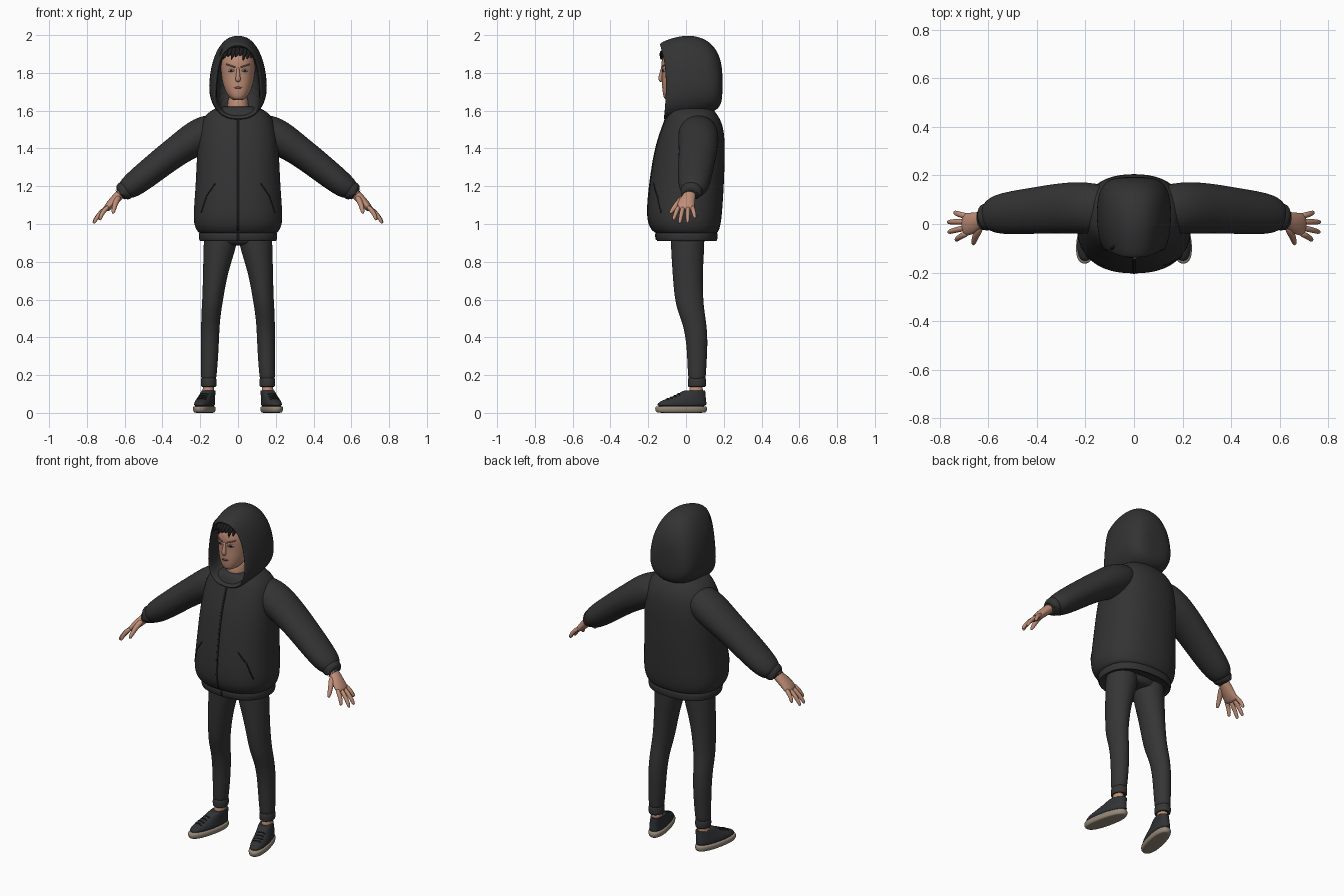
import bpy, bmesh, math
from mathutils import Vector, Matrix
from mathutils.bvhtree import BVHTree

if "Cube" in bpy.data.objects:
    bpy.data.objects.remove(bpy.data.objects["Cube"])


def material(name, red, green, blue):
    mat = bpy.data.materials.new(name)
    mat.use_nodes = True
    mat.diffuse_color = (red, green, blue, 1)
    shader = mat.node_tree.nodes["Principled BSDF"]
    shader.inputs["Base Color"].default_value = (red, green, blue, 1)
    shader.inputs["Roughness"].default_value = 0.8
    return mat


CLOTH = material("charcoal cloth", .033, .033, .033)
TROUSER = material("dark trouser cloth", .036, .036, .037)
SEAM = material("black seam", .014, .014, .014)
SKIN = material("skin", .52, .27, .185)
LIP = material("lip and brow red", .30, .12, .09)
HAIR = material("black hair", .012, .012, .012)
EYE = material("eye grey", .30, .31, .28)
SHOE = material("shoe canvas", .030, .032, .035)
SOLE = material("beige sole", .30, .25, .19)


def power(value, exponent):
    return math.copysign(abs(value) ** exponent, value)


def circle(count, exponent=1.0):
    """Unit superellipse as pairs."""
    angles = [math.tau * i / count for i in range(count)]
    return [(power(math.cos(t), exponent), power(math.sin(t), exponent)) for t in angles]


def skin(name, rings, mat, levels=2):
    """Join rings of points into a closed smooth body."""
    bm = bmesh.new()
    loops = [[bm.verts.new(p) for p in ring] for ring in rings]
    for low, high in zip(loops, loops[1:]):
        for i in range(len(low)):
            j = (i + 1) % len(low)
            bm.faces.new((low[i], low[j], high[j], high[i]))
    bm.faces.new(loops[0])
    bm.faces.new(loops[-1])
    bmesh.ops.recalc_face_normals(bm, faces=bm.faces)
    mesh = bpy.data.meshes.new(name)
    bm.to_mesh(mesh)
    bm.free()
    for poly in mesh.polygons:
        poly.use_smooth = True
    mesh.materials.append(mat)
    obj = bpy.data.objects.new(name, mesh)
    bpy.context.collection.objects.link(obj)
    if levels:
        subdivide = obj.modifiers.new("Smooth", "SUBSURF")
        subdivide.levels = subdivide.render_levels = levels
    return obj


def stack(name, table, mat, side=1, count=16, exponent=1.0, turn=None):
    """Level rings: height, centre x, half width, front y, back y."""
    rings = []
    for z, cx, half, front, back in table:
        cy, depth = (front + back) / 2, (back - front) / 2
        ring = [Vector((cx + half * u, cy + depth * v, z)) for u, v in circle(count, exponent)]
        if turn:
            ring = [turn @ p for p in ring]
        rings.append([Vector((p.x * side, p.y, p.z)) for p in ring])
    return skin(name, rings, mat)


def tube(name, path, mat, side=1, count=10, levels=2):
    """Rings across a path: x, y, z, thickness radius, depth radius."""
    points = [Vector(row[:3]) for row in path]
    rings = []
    for i, row in enumerate(path):
        along = (points[min(i + 1, len(path) - 1)] - points[max(i - 1, 0)]).normalized()
        across = along.cross(Vector((0, 1, 0))).normalized()
        depth = across.cross(along)
        ring = [points[i] + across * row[3] * u + depth * row[4] * v for u, v in circle(count)]
        rings.append([Vector((p.x * side, p.y, p.z)) for p in ring])
    return skin(name, rings, mat, levels)


def surface(obj):
    return BVHTree.FromObject(obj, bpy.context.evaluated_depsgraph_get())


def on_front(tree, x, z, lift=0.002):
    hit = tree.ray_cast(Vector((x, -1, z)), Vector((0, 1, 0)))[0]
    return (x, hit.y - lift if hit else -.1, z)


def seam(name, tree, points, radius, mat, steps=8):
    """Thin line laid on the front of a body."""
    path = []
    for (xa, za), (xb, zb) in zip(points, points[1:]):
        for k in range(steps):
            f = k / (steps - 1)
            path.append((*on_front(tree, xa + (xb - xa) * f, za + (zb - za) * f, 0), radius, .004))
    return tube(name, path, mat, count=6, levels=0)


def oval_plate(name, tree, x, z, half, height, lift, mat):
    """Thin oval laid on the front of a body."""
    outline = [on_front(tree, x + half * u, z + height * v, lift) for u, v in circle(12)]
    inner = [(px, py + .005, pz) for px, py, pz in outline]
    return skin(name, [outline, inner], mat, 0)


# Hooded jacket body and hem band
jacket = stack("jacket_body", [
    (.945, 0, .195, -.15, .155), (.955, 0, .215, -.172, .172), (1.0, 0, .238, -.203, .187),
    (1.08, 0, .236, -.207, .194), (1.2, 0, .226, -.196, .202), (1.35, 0, .22, -.174, .207),
    (1.45, 0, .212, -.15, .207), (1.53, 0, .2, -.12, .195), (1.585, 0, .17, -.10, .165),
    (1.62, 0, .11, -.085, .13), (1.625, 0, .05, -.04, .08)], CLOTH, count=24, exponent=.85)
hem = stack("jacket_hem", [
    (.93, 0, .19, -.14, .15), (.908, 0, .2, -.15, .16), (.912, 0, .208, -.158, .167),
    (.95, 0, .212, -.165, .17), (.965, 0, .2, -.15, .16)], CLOTH, count=24, exponent=.85)

# Zip and pocket openings
chest = surface(jacket)
seam("zip", chest, [(0, .965), (0, 1.56)], .006, SEAM, 20)
seam("hem_zip", surface(hem), [(0, .915), (0, .955)], .006, SEAM)
for side, label in ((1, "left"), (-1, "right")):
    seam(label + "_pocket_opening", chest,
         [(side * .195, 1.06), (side * .165, 1.15), (side * .12, 1.215)], .003, SEAM)

# Hood: loops from the lining, around the rim, to the back
hood_table = [  # y, half width, bottom, top, roundness, forward lean of the rim
    (.03, .104, 1.60, 1.93, .7, 0), (-.09, .108, 1.58, 1.935, .7, .02),
    (-.108, .113, 1.56, 1.945, .75, .032), (-.105, .125, 1.55, 1.96, .8, .035),
    (-.06, .142, 1.55, 1.985, .85, .02), (.0, .15, 1.56, 2.003, .85, 0),
    (.08, .151, 1.575, 1.992, .85, 0), (.14, .14, 1.59, 1.955, .85, 0),
    (.18, .11, 1.615, 1.89, .85, 0), (.194, .06, 1.67, 1.81, .9, 0)]
hood_rings = []
for y, half, bottom, top, roundness, lean in hood_table:
    ring = []
    for u, v in circle(24, roundness):
        shift = lean * max(v, -.6 * v) ** 2
        ring.append((half * u * (1 - .18 * v), y - shift,
                     (top + bottom) / 2 + v * (top - bottom) / 2))
    hood_rings.append(ring)
skin("hood", hood_rings, CLOTH)

# Head, neck and shirt collar
head = stack("head", [
    (1.655, 0, .025, -.105, -.03), (1.668, 0, .045, -.12, .0), (1.70, 0, .068, -.126, .05),
    (1.74, 0, .082, -.129, .08), (1.79, 0, .09, -.128, .1), (1.84, 0, .094, -.134, .11),
    (1.885, 0, .09, -.13, .11), (1.925, 0, .065, -.1, .08), (1.94, 0, .03, -.06, .04)],
    SKIN, exponent=.9)
stack("neck", [(1.55, 0, .062, -.07, .06), (1.6, 0, .057, -.065, .06),
               (1.7, 0, .055, -.065, .06)], SKIN)
stack("shirt_collar", [(1.54, 0, .085, -.09, .07), (1.585, 0, .074, -.083, .07),
                       (1.603, 0, .066, -.075, .065), (1.59, 0, .05, -.05, .05)], CLOTH)

# Face
face = surface(head)
tube("nose", [(0, -.122, 1.835, .007, .008), (0, -.13, 1.80, .009, .01),
              (0, -.138, 1.768, .015, .012), (0, -.13, 1.752, .013, .008)], SKIN)
oval_plate("mouth", face, 0, 1.722, .024, .005, .002, LIP)
for side, label in ((1, "left"), (-1, "right")):
    oval_plate(label + "_eye", face, side * .037, 1.813, .018, .008, .002, EYE)
    oval_plate(label + "_iris", face, side * .036, 1.813, .006, .006, .0035, SEAM)
    seam(label + "_eyebrow", face, [(side * .014, 1.83), (side * .06, 1.845)], .004, LIP)

# Fringe of pointed locks
for i in range(9):
    x = (i - 4) * .019
    tip = 1.872 + .012 * (i % 3) - abs(x) * .25
    tube("hair_lock", [(x * .8, -.075, 1.945, .012, .012),
                       (x, -.128 + x * x * 6, 1.918, .017, .012),
                       (x * 1.1 - .008, -.137 + x * x * 6, 1.895, .012, .008),
                       (x * 1.1 - .016, -.135 + x * x * 6, tip, .002, .002)], HAIR, count=6, levels=1)

# Hips
stack("trouser_hips", [(.885, 0, .13, -.06, .08), (.91, 0, .175, -.085, .10),
                       (1.0, 0, .18, -.09, .10)], TROUSER)

shoe_turn = (Matrix.Translation((.178, -.025, 0)) @ Matrix.Rotation(math.radians(13), 4, "Z"))
fingers = [("index", -.037, (.732, -.067, 1.02)), ("middle", -.014, (.764, -.034, 1.003)),
           ("ring", .010, (.766, .008, 1.005)), ("little", .031, (.738, .048, 1.03))]

for side, label in ((1, "left_"), (-1, "right_")):
    # Sleeve and cuff
    tube(label + "sleeve", [
        (.08, .06, 1.53, .07, .09), (.19, .066, 1.475, .102, .112), (.3, .066, 1.405, .083, .106),
        (.4, .056, 1.33, .078, .098), (.5, .046, 1.25, .073, .092), (.565, .04, 1.2, .066, .082),
        (.6, .034, 1.175, .052, .062), (.605, .034, 1.17, .03, .04)], CLOTH, side, 16)
    tube(label + "cuff", [
        (.58, .032, 1.195, .045, .055), (.595, .032, 1.18, .055, .06), (.622, .025, 1.155, .05, .053),
        (.627, .024, 1.15, .046, .05), (.62, .025, 1.157, .03, .035)], CLOTH, side, 16)

    # Hand, fingers and thumb
    tube(label + "hand", [
        (.6, .025, 1.18, .026, .03), (.632, .018, 1.148, .027, .035), (.66, .004, 1.12, .026, .045),
        (.69, -.002, 1.088, .021, .05), (.703, -.003, 1.072, .014, .045)], SKIN, side, 12)
    for finger, y, tip in fingers:
        start, end = Vector((.683, y, 1.095)), Vector(tip)
        rows = []
        for f, radius in ((0, .013), (.35, .0135), (.7, .012), (.93, .010), (1, .005)):
            p = start.lerp(end, f) + Vector((.008, 0, .006)) * math.sin(math.pi * f)
            rows.append((*p, radius, radius))
        tube(label + finger + "_finger", rows, SKIN, side, 8, 1)
    tube(label + "thumb", [
        (.63, -.002, 1.145, .018, .02), (.645, -.035, 1.12, .017, .018), (.655, -.06, 1.09, .014, .014),
        (.66, -.078, 1.065, .011, .012), (.662, -.084, 1.055, .005, .006)], SKIN, side, 8)

    # Trouser leg and gathered ankle band
    stack(label + "trouser_leg", [
        (.98, .09, .088, -.085, .1), (.89, .093, .092, -.082, .1), (.75, .119, .067, -.074, .09),
        (.6, .134, .056, -.062, .092), (.53, .142, .053, -.042, .1), (.47, .146, .05, -.018, .11),
        (.38, .149, .049, .0, .116), (.28, .151, .046, .006, .111), (.19, .155, .042, .01, .106),
        (.17, .155, .038, .014, .1)], TROUSER, side)
    stack(label + "ankle_band", [
        (.19, .155, .036, .015, .1), (.18, .155, .043, .008, .108), (.145, .155, .043, .008, .108),
        (.135, .155, .038, .012, .102), (.145, .155, .025, .025, .09)], TROUSER, side)
    stack(label + "ankle", [(.07, .158, .032, .015, .09), (.11, .157, .031, .015, .09),
                            (.16, .156, .031, .02, .09)], SKIN, side)

    # Shoe: sole, upper and laces
    stack(label + "sole", [
        (.0, 0, .035, -.12, .12), (.002, 0, .046, -.136, .136), (.018, 0, .051, -.144, .142),
        (.034, 0, .049, -.142, .14), (.036, 0, .04, -.13, .13)], SOLE, side, 20, .85, shoe_turn)
    upper = stack(label + "shoe_upper", [
        (.03, 0, .046, -.137, .138), (.05, 0, .047, -.132, .138), (.066, 0, .044, -.105, .136),
        (.085, -.002, .04, -.05, .134), (.105, -.005, .038, -.01, .132), (.122, -.007, .036, .022, .132),
        (.115, -.007, .027, .035, .118)], SHOE, side, 20, .9, shoe_turn)
    top = surface(upper)
    for k in range(4):
        row = []
        for u in (-.024, -.012, 0, .012, .024):
            p = shoe_turn @ Vector((u, -.075 + k * .02, 1))
            hit = top.ray_cast(Vector((p.x * side, p.y, 1)), Vector((0, 0, -1)))[0]
            if hit:
                row.append((hit.x, hit.y, hit.z, .003, .004))
        if len(row) > 1:
            tube(label + "lace", row, SEAM, count=6, levels=0)
